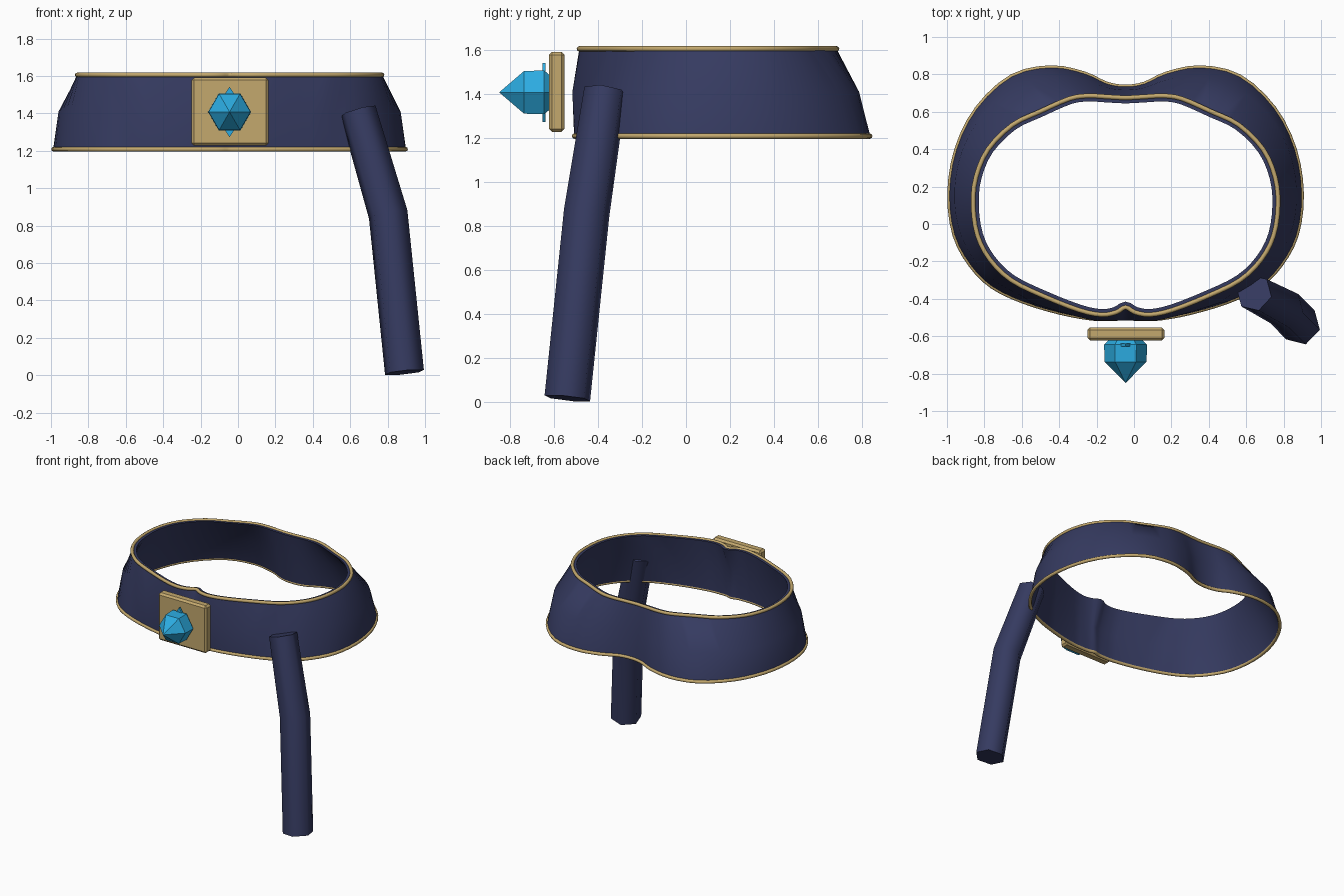
import bpy, bmesh, math
from mathutils import Vector

if "Cube" in bpy.data.objects:
    bpy.data.objects.remove(bpy.data.objects["Cube"])

CX = -0.045  # symmetry line of the belt


def material(name, rgb):
    m = bpy.data.materials.new(name)
    m.diffuse_color = (*rgb, 1)
    m.use_nodes = True
    m.node_tree.nodes["Principled BSDF"].inputs["Base Color"].default_value = m.diffuse_color
    return m


NAVY = material("navy cloth", (0.036, 0.043, 0.118))
GOLD = material("dull gold", (0.55, 0.395, 0.155))
BLUE = material("gem blue", (0.025, 0.41, 0.75))


def add_mesh(name, verts, faces, mat, angle=None):
    me = bpy.data.meshes.new(name)
    me.from_pydata([tuple(v) for v in verts], [], faces)
    bm = bmesh.new()
    bm.from_mesh(me)
    bmesh.ops.remove_doubles(bm, verts=bm.verts, dist=1e-5)
    bmesh.ops.recalc_face_normals(bm, faces=bm.faces)
    bm.to_mesh(me)
    bm.free()
    ob = bpy.data.objects.new(name, me)
    bpy.context.collection.objects.link(ob)
    me.materials.append(mat)
    if angle:
        bpy.ops.object.select_all(action='DESELECT')
        bpy.context.view_layer.objects.active = ob
        ob.select_set(True)
        bpy.ops.object.shade_smooth_by_angle(angle=math.radians(angle))
    return ob


def loft(rings, caps=True, closed_pole=None):
    """Quads between equal rings, with end caps or a pole at the end."""
    n = len(rings[0])
    verts = [v for r in rings for v in r]
    faces = [(k * n + i, k * n + (i + 1) % n, (k + 1) * n + (i + 1) % n, (k + 1) * n + i)
             for k in range(len(rings) - 1) for i in range(n)]
    last = (len(rings) - 1) * n
    if caps:
        faces.append(tuple(range(n)))
    if closed_pole is not None:
        verts.append(closed_pole)
        faces += [(last + i, last + (i + 1) % n, len(verts) - 1) for i in range(n)]
    elif caps:
        faces.append(tuple(range(last, last + n)))
    return verts, faces


def outline(half, steps=3):
    """Mirror a half outline (back to front) and smooth it into a closed loop."""
    pts = [Vector(p) for p in half]
    pts += [Vector((-x, y)) for x, y in reversed(half[1:-1])]
    n, out = len(pts), []
    for i in range(n):
        a, b, c, d = (pts[(i + k) % n] for k in (-1, 0, 1, 2))
        for s in range(steps):
            t = s / steps
            out.append(0.5 * (2 * b + (c - a) * t + (2 * a - 5 * b + 4 * c - d) * t * t
                              + (3 * b - a - 3 * c + d) * t ** 3))
    return out


def inset(pts, dist):
    """Move a clockwise outline inwards."""
    out = []
    for i, p in enumerate(pts):
        t = (pts[(i + 1) % len(pts)] - pts[i - 1]).normalized()
        out.append(p + dist * Vector((t.y, -t.x)))
    return out


def ring(pts, z):
    return [Vector((p.x + CX, p.y, z)) for p in pts]


# Belt outlines, from the back centre to the front centre
low = outline([(0, .735), (.10, .75), (.22, .805), (.40, .838), (.61, .79), (.795, .62),
               (.905, .40), (.943, .16), (.915, -.06), (.83, -.22), (.715, -.335),
               (.55, -.415), (.35, -.475), (.19, -.505), (.10, -.509), (.045, -.507), (0, -.495)])
top = outline([(0, .675), (.10, .68), (.20, .685), (.30, .67), (.46, .60), (.605, .53),
               (.735, .40), (.80, .25), (.815, .10), (.792, -.06), (.725, -.19),
               (.612, -.30), (.44, -.385), (.25, -.46), (.13, -.485), (.05, -.472), (0, -.445)])
mid = []
for a, b in zip(low, top):
    p = Vector((a.x + .2 * (b.x - a.x), a.y + .3 * (b.y - a.y)))
    if p.y < -0.4:
        p.y = -0.517 if abs(p.x) < .17 else p.y - .017
    mid.append(p)

# Belt band: flared wall, outer skin up and inner skin down
outer = [ring(low, 1.21), ring(mid, 1.41), ring(top, 1.608)]
inner = [ring(inset(top, .03), 1.608), ring(inset(mid, .028), 1.41), ring(inset(low, .012), 1.212)]
add_mesh("belt_band", *loft(outer + inner + outer[:1], caps=False), NAVY, 50)

# Gold piping along both belt edges
for name, pts, z in (("lower_trim", inset(low, .002), 1.209), ("upper_trim", top, 1.606)):
    cu = bpy.data.curves.new(name, 'CURVE')
    cu.dimensions = '3D'
    cu.bevel_depth = 0.0125
    cu.bevel_resolution = 2
    sp = cu.splines.new('POLY')
    sp.points.add(len(pts) - 1)
    for p, co in zip(sp.points, ring(pts, z)):
        p.co = (*co, 1)
    sp.use_cyclic_u = True
    sp.use_smooth = True
    cu.materials.append(GOLD)
    bpy.context.collection.objects.link(bpy.data.objects.new(name, cu))

# Clasp plate with chamfered edges
bm = bmesh.new()
bmesh.ops.create_cube(bm, size=1)
bmesh.ops.scale(bm, vec=(.412, .07, .365), verts=bm.verts)
bmesh.ops.bevel(bm, geom=bm.edges[:], offset=0.014, segments=1, affect='EDGES')
bmesh.ops.translate(bm, vec=(CX + .002, -.588, 1.41), verts=bm.verts)
me = bpy.data.meshes.new("clasp_plate")
bm.to_mesh(me)
bm.free()
me.materials.append(GOLD)
bpy.context.collection.objects.link(bpy.data.objects.new("clasp_plate", me))


# Cut gem: hexagonal rings closing to a point
def hexagon(y, r):
    return [Vector((CX + r * math.cos(i * math.pi / 3), y, 1.408 + r * math.sin(i * math.pi / 3)))
            for i in range(6)]


add_mesh("gem", *loft([hexagon(-.615, .085), hexagon(-.645, .115), hexagon(-.737, .112)],
                      closed_pole=Vector((CX, -.85, 1.408))), BLUE)

# Thin diamond setting behind the gem, with points above and below
diamond = [[Vector((CX + x, y, 1.408 + z)) for x, z in ((.09, 0), (0, .134), (-.09, 0), (0, -.134))]
           for y in (-.640, -.654)]
add_mesh("gem_setting", *loft(diamond), BLUE)

# Hanging strap: six-sided bent tube
path = [Vector((.642, -.368, 1.412)), Vector((.803, -.452, .86)), Vector((.89, -.54, .016))]
rings = []
for i, (c, r) in enumerate(zip(path, (.1, .108, .108))):
    before = (c - path[i - 1]).normalized() if i else Vector()
    after = (path[i + 1] - c).normalized() if i < 2 else Vector()
    d = (before + after).normalized()
    u = (Vector((1, 0, 0)) - d * d.x).normalized()
    v = u.cross(d)
    rings.append([c + r * (u * math.cos(a) + v * math.sin(a))
                  for a in (math.radians(60 * k - 15) for k in range(6))])
add_mesh("hanging_strap", *loft(rings), NAVY, 65)
